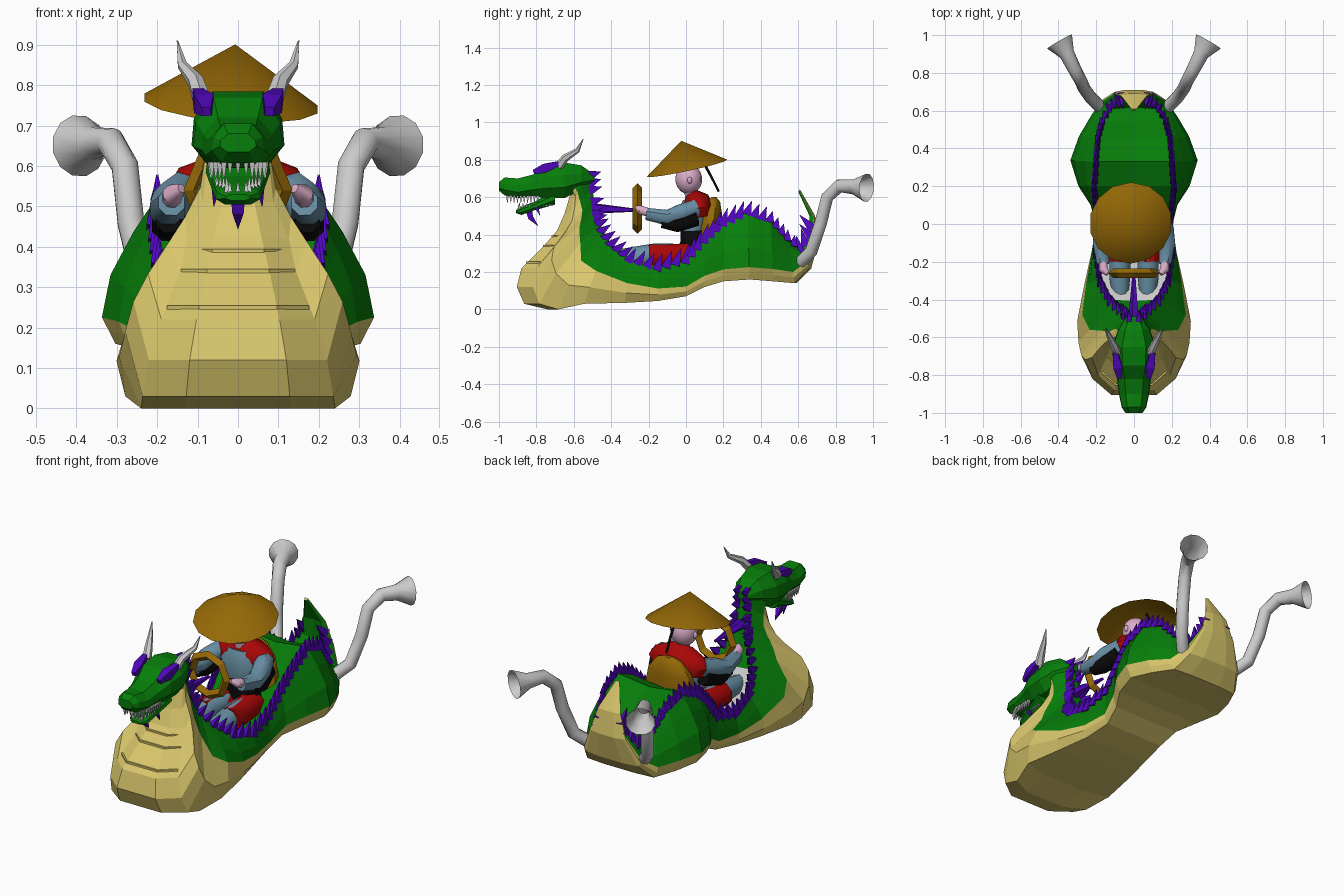
import bpy, bmesh, math
from mathutils import Vector, Matrix

if "Cube" in bpy.data.objects:
    bpy.data.objects.remove(bpy.data.objects["Cube"])


def material(name, r, g, b):
    m = bpy.data.materials.new(name)
    m.use_nodes = True
    m.diffuse_color = (r, g, b, 1)
    m.node_tree.nodes["Principled BSDF"].inputs["Base Color"].default_value = (r, g, b, 1)
    return m


cream = material("cream", .7, .57, .15)
green = material("green", .002, .21, .003)
purple = material("purple", .08, .002, .5)
brown = material("brown", .3, .14, .002)
grey = material("light grey", .6, .6, .6)
red = material("red", .4, .002, .002)
blue = material("blue grey", .14, .28, .38)
pink = material("pink", .7, .42, .58)
black = material("black", .003, .003, .003)


def finish(bm, name, *mats, smooth=False):
    bmesh.ops.recalc_face_normals(bm, faces=bm.faces)
    mesh = bpy.data.meshes.new(name)
    bm.to_mesh(mesh)
    bm.free()
    for m in mats:
        mesh.materials.append(m)
    ob = bpy.data.objects.new(name, mesh)
    bpy.context.collection.objects.link(ob)
    if smooth:
        bpy.ops.object.select_all(action='DESELECT')
        ob.select_set(True)
        bpy.context.view_layer.objects.active = ob
        bpy.ops.object.shade_smooth_by_angle(angle=math.radians(45))


def loft(bm, rings, cap_end=True):
    """Skin closed rings of points; returns faces as (ring, side, face)."""
    vs = [[bm.verts.new(p) for p in ring] for ring in rings]
    n = len(rings[0])
    out = []
    for i in range(len(vs) - 1):
        for j in range(n):
            k = (j + 1) % n
            out.append((i, j, bm.faces.new((vs[i][j], vs[i][k], vs[i + 1][k], vs[i + 1][j]))))
    bm.faces.new(vs[0])
    if cap_end:
        bm.faces.new(vs[-1])
    return out


def tube(bm, pts, sides=8, s=1, cap_end=True, squash=1):
    """Tapered tube through (x, y, z, radius) points, mirrored by s."""
    c = [Vector((p[0] * s, p[1], p[2])) for p in pts]
    span = c[-1] - c[0]
    ref = Vector((0, 1, 0)) if abs(span.x) > max(abs(span.y), abs(span.z)) else Vector((1, 0, 0))
    rings = []
    for i, p in enumerate(c):
        d = (c[min(i + 1, len(c) - 1)] - c[max(i - 1, 0)]).normalized()
        u = (ref - d * ref.dot(d)).normalized()
        v = d.cross(u) * squash
        a = [2 * math.pi * (j + .5) / sides for j in range(sides)]
        rings.append([p + (u * math.cos(t) + v * math.sin(t)) * pts[i][3] for t in a])
    loft(bm, rings, cap_end)


def part(name, pts, mat, pair=False, smooth=True, **kw):
    """A tube object, or a left and right pair."""
    for s in ((1, -1) if pair else (1,)):
        bm = bmesh.new()
        tube(bm, pts, s=s, **kw)
        finish(bm, (("left_" if s > 0 else "right_") if pair else "") + name, mat, smooth=smooth)


def ball(name, loc, r, mat, sz=1):
    bm = bmesh.new()
    bmesh.ops.create_uvsphere(bm, u_segments=14, v_segments=9, radius=r)
    bmesh.ops.transform(bm, matrix=Matrix.Translation(loc) @ Matrix.Diagonal((1, 1, sz, 1)), verts=bm.verts)
    finish(bm, name, mat, smooth=True)


# Body stations: back y, z; belly y, z; width; crest half width; colour split
body = [
    (-.58, .77, -.63, .67, .08, .02, .2),
    (-.5, .72, -.62, .61, .085, .025, .2),
    (-.5, .64, -.65, .51, .097, .03, .55),
    (-.49, .58, -.69, .42, .14, .035, .68),
    (-.485, .54, -.76, .34, .185, .04, .73),
    (-.48, .51, -.88, .22, .245, .05, .78),
    (-.475, .49, -.905, .12, .285, .055, .78),
    (-.465, .46, -.865, .03, .305, .06, .75),
    (-.45, .42, -.74, .0, .31, .08, .62),
    (-.4, .35, -.58, .03, .31, .13, .55),
    (-.3, .27, -.33, .035, .265, .18, .45),
    (-.15, .23, -.15, .045, .225, .2, .36),
    (0, .27, 0, .07, .205, .19, .26),
    (.1, .38, .1, .12, .23, .2, .23),
    (.2, .47, .2, .15, .295, .21, .2),
    (.33, .525, .34, .16, .337, .2, .18),
    (.45, .48, .47, .15, .293, .19, .2),
    (.54, .38, .59, .14, .23, .165, .25),
    (.61, .32, .67, .22, .178, .13, .35),
    (.66, .4, .71, .37, .11, .085, .35),
]
body += [(.66, .5, .69, .5, .07, .05, .35), (.6, .63, .61, .64, .012, .006, .35)]


def width_at(t, w, wt):
    keys = [(0, .9 * w), (.18, w), (.55, .8 * w + .2 * wt), (1, wt)]
    for (a, x), (b, y) in zip(keys, keys[1:]):
        if t <= b:
            return x + (y - x) * (t - a) / (b - a)
    return wt


rings = []
for by, bz, fy, fz, w, wt, split in body:
    half = [(.42 * w, fy, fz)]
    for t in (0, split / 2, split, split + (1 - split) * .35, split + (1 - split) * .7, 1):
        # Belly corners swept back so the bow and tail are rounded
        sweep = max(0, .2 - t * .4) * (by - fy)
        shrink = .86 if t == 0 and fy < -.7 else 1
        half.append((width_at(t, w, wt) * shrink, fy + (by - fy) * t + sweep, fz + (bz - fz) * t))
    k = 1 - .12 * wt / max(.02, math.hypot(by - fy, bz - fz))
    mid = (0, fy + (by - fy) * k, fz + (bz - fz) * k)
    rings.append([(0, fy, fz)] + half + [mid] + [(-x, y, z) for x, y, z in reversed(half)])
bm = bmesh.new()
for i, j, f in loft(bm, rings):
    f.material_index = 1 if 4 <= j <= 11 else 0
    if j in (7, 8) and i in (9, 10):
        f.material_index = 2
finish(bm, "dragon_hull", cream, green, grey)

# Thin belly bands on the chest
for y, z, w in ((-.85, .25, .173), (-.76, .34, .138), (-.715, .39, .115)):
    part("belly_band", [(-w, y + .4 * w, z, .007), (-w * .55, y, z, .007), (w * .55, y, z, .007),
                        (w, y + .4 * w, z, .007)], cream, sides=4, smooth=False)

# Two rows of crest spines from neck to tail
bm = bmesh.new()
for a, b in zip(body[1:-2], body[2:]):
    pa, pb = Vector((a[5], a[0], a[1])), Vector((b[5], b[0], b[1]))
    out = Vector((0, a[0] - a[2], a[1] - a[3])).normalized() + (pb - pa).normalized() * .4
    count = max(1, round((pb - pa).length / .05))
    for n in range(count):
        p = pa.lerp(pb, n / count)
        base, tip = p - out * .02, p + out * .062
        for s in (1, -1):
            tube(bm, [(*base, .023), (*tip, .001)], sides=4, s=s, squash=1.6)
finish(bm, "crest_spines", purple)


# Dragon head and jaw from stations: y, low z, high z, half width
def head_part(name, stations):
    bm = bmesh.new()
    rings = []
    for y, lo, hi, w in stations:
        h = [(.6 * w, lo), (w, lo * .7 + hi * .3), (w * .95, lo * .35 + hi * .65), (.55 * w, hi)]
        rings.append([(x, y, z) for x, z in h] + [(-x, y, z) for x, z in reversed(h)])
    loft(bm, rings)
    finish(bm, name, green)


head_part("dragon_head", [(-1, .635, .68, .045), (-.97, .61, .705, .065), (-.9, .595, .7, .08),
                          (-.82, .605, .72, .09), (-.75, .595, .77, .11), (-.65, .595, .785, .115),
                          (-.56, .64, .77, .085), (-.49, .68, .72, .04)])
head_part("dragon_jaw", [(-.91, .515, .53, .03), (-.88, .505, .55, .055),
                         (-.81, .53, .575, .065), (-.7, .56, .64, .08)])

# Teeth along both jaws
bm = bmesh.new()
for i in range(10):
    y = -.955 + .018 * i
    x = min(.068, .035 + .01 * i)
    for s in (1, -1):
        tube(bm, [(x, y, .61, .01), (x, y, .57, .002)], sides=4, s=s)
        tube(bm, [(x * .8, y + .065, .535 + .002 * i, .009), (x * .8, y + .065, .57, .002)], sides=4, s=s)
for x in (-.02, 0, .02):
    tube(bm, [(x, -.955, .615, .01), (x, -.955, .58, .002)], sides=4)
    tube(bm, [(x, -.895, .53, .009), (x, -.895, .56, .002)], sides=4)
finish(bm, "teeth", grey)

# Brows, beard, cheek fins and horns
part("brow", [(.078, -.815, .735, .016), (.085, -.755, .755, .034), (.1, -.68, .78, .018)],
     purple, pair=True, smooth=False, sides=4)
part("beard", [(0, -.84, .53, .025), (0, -.83, .49, .02), (0, -.79, .445, .001)], purple, smooth=False, sides=4)
part("cheek_fin", [(.055, -.8, .55, .015), (.06, -.78, .5, .001)], purple, pair=True, smooth=False, sides=4)
part("horn", [(.09, -.68, .765, .024), (.105, -.645, .81, .021), (.138, -.58, .85, .013), (.15, -.55, .91, .002)],
     grey, pair=True, sides=6)

# Exhaust pipes with flared open mouths
part("exhaust_pipe", [(.16, .6, .24, .034), (.23, .67, .31, .034), (.265, .72, .46, .034),
                      (.28, .755, .6, .034), (.315, .82, .66, .036), (.355, .9, .655, .042),
                      (.393, .966, .65, .077)], grey, pair=True, cap_end=False, sides=12)

# Seat with rounded back
part("seat_back", [(0, .13, .26, .16), (0, .13, .42, .155), (0, .14, .52, .13), (0, .15, .58, .08), (0, .15, .6, .03)],
     brown, sides=12, squash=.42)
part("seat_cushion", [(0, .1, .27, .13), (0, -.1, .25, .13)], brown, sides=8, squash=.4)

# Steering wheel and column
bpy.ops.mesh.primitive_torus_add(major_segments=8, minor_segments=4, major_radius=.11, minor_radius=.025,
                                 location=(0, -.26, .54), rotation=(math.pi / 2, 0, 0))
wheel = bpy.context.object
wheel.name = "steering_wheel"
wheel.data.materials.append(brown)
part("steering_column", [(0, -.5, .54, .03), (0, -.26, .53, .008)], purple, smooth=False, sides=5)

# Driver: legs, torso, shoulders and arms
part("trouser_leg", [(.06, .02, .29, .06), (.075, -.17, .292, .06), (.075, -.3, .275, .056), (.07, -.39, .275, .04)],
     blue, pair=True, sides=10)
part("tunic_skirt", [(.06, .04, .285, .075), (.08, -.1, .285, .068), (.085, -.2, .285, .068)], red, pair=True)
part("belt_cloth", [(0, .04, .28, .11), (0, .04, .43, .1)], black, sides=12, squash=.7)
part("torso", [(0, .04, .42, .105), (0, .035, .52, .125), (0, .04, .58, .09)], blue, sides=12, squash=.65)
part("shoulder_cape", [(0, .07, .49, .15), (0, .06, .54, .18), (0, .05, .59, .15), (0, .03, .625, .06)],
     red, sides=14, squash=.48)
part("sleeve_lining", [(.14, .05, .49, .05), (.172, -.05, .455, .045), (.172, -.13, .465, .032)], black, pair=True)
part("sleeve", [(.13, .05, .54, .05), (.165, -.03, .515, .05), (.175, -.1, .49, .046), (.165, -.21, .51, .035)],
     blue, pair=True)
part("hand", [(.165, -.19, .515, .024), (.162, -.24, .53, .026), (.14, -.265, .545, .012)], pink, pair=True)
for s, side in ((1, "left"), (-1, "right")):
    ball(side + "_ear", (.07 * s, .02, .69), .013, pink, 1.4)

# Driver head, braid and straw hat
part("neck", [(0, .03, .58, .035), (0, .02, .66, .035)], pink)
ball("driver_head", (0, .015, .695), .072, pink, 1.1)
part("braid", [(0, .105, .765, .008), (0, .14, .7, .007), (0, .175, .63, .006)], black)
bm = bmesh.new()
bmesh.ops.create_cone(bm, cap_ends=False, segments=14, radius1=.22, radius2=0, depth=.15)
bmesh.ops.remove_doubles(bm, verts=bm.verts, dist=.0005)
tilt = Matrix.Rotation(math.radians(12), 4, 'X') @ Matrix.Rotation(math.radians(4), 4, 'Y')
bmesh.ops.transform(bm, matrix=Matrix.Translation((-.012, -.01, .828)) @ tilt, verts=bm.verts)
for f in bm.faces:
    f.smooth = True
finish(bm, "straw_hat", brown)
